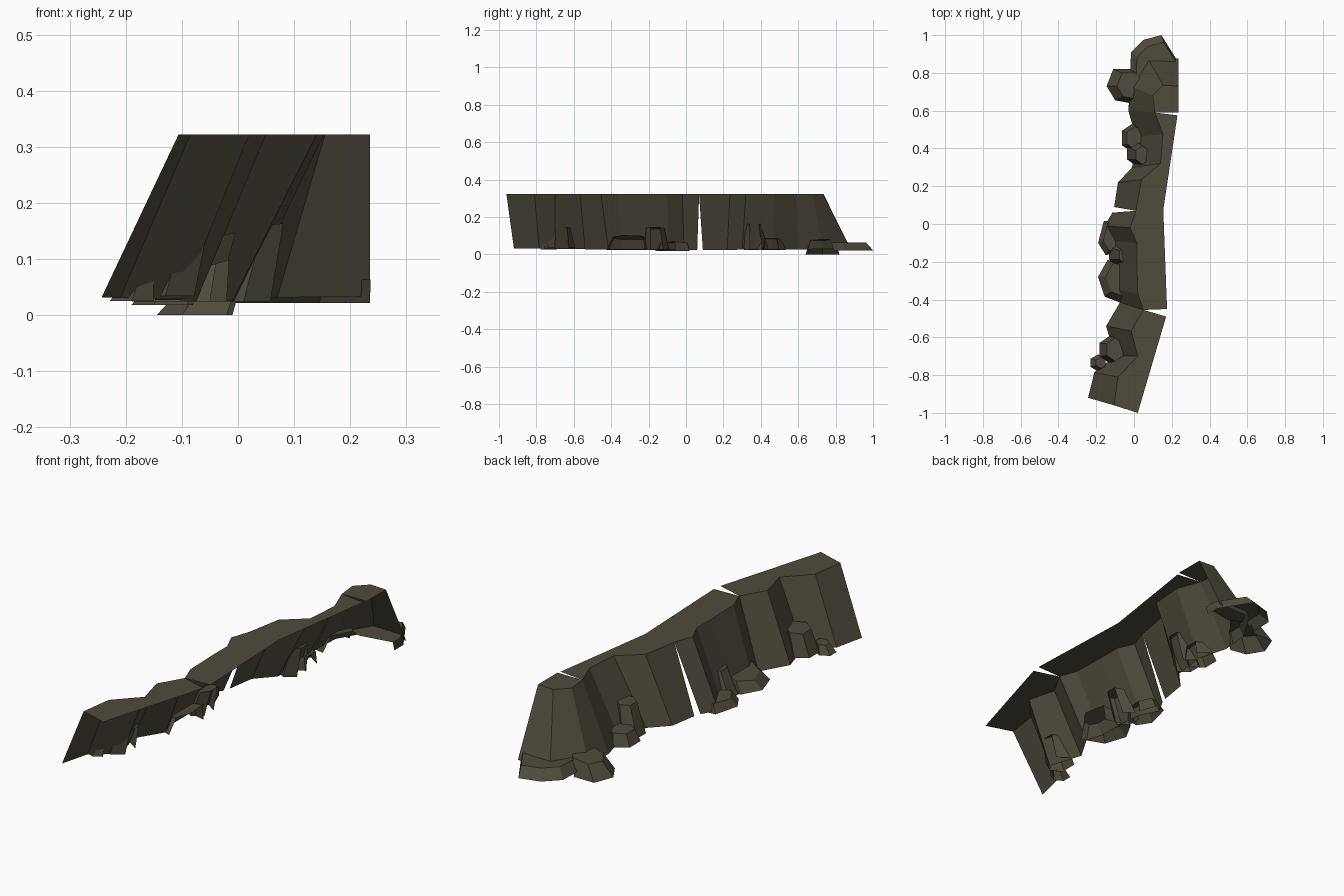
import bpy, math

if "Cube" in bpy.data.objects:
    bpy.data.objects.remove(bpy.data.objects["Cube"])

# single flat rock colour
rock = bpy.data.materials.new("olive brown rock")
rock.diffuse_color = (0.08, 0.069, 0.046, 1)
rock.use_nodes = True
rock.node_tree.nodes["Principled BSDF"].inputs["Base Color"].default_value = rock.diffuse_color


def make(name, verts, faces):
    me = bpy.data.meshes.new(name)
    me.from_pydata(verts, [], faces)
    me.materials.append(rock)
    ob = bpy.data.objects.new(name, me)
    bpy.context.collection.objects.link(ob)
    return ob


def cliff(name, crest, base, back, zb0, zb1, zt=0.322):
    """Open shell: sloping face from base to crest, plus a flat top to the back edge."""
    n = len(crest)
    verts = [(x, y, zb0 + (zb1 - zb0) * i / (n - 1)) for i, (x, y) in enumerate(base)]
    verts += [(x, y, zt) for x, y in crest + back]
    faces = [(i + 1, i, n + i, n + i + 1) for i in range(n - 1)]
    faces.append(tuple(range(len(verts) - 1, n - 1, -1)))
    make(name, verts, faces)


def boulder(name, foot, z0, z1, taper, lean, tilt=0.0, inward=(1, 0)):
    """Tapered boulder, open underneath and on the side buried in the cliff."""
    n = len(foot)
    cx = sum(p[0] for p in foot) / n
    cy = sum(p[1] for p in foot) / n
    verts = [(x, y, z0) for x, y in foot]
    for x, y in foot:
        dx, dy = (x - cx) * taper, (y - cy) * taper
        verts.append((cx + dx + lean[0], cy + dy + lean[1], z1 + dx * tilt))
    faces = [tuple(range(n, 2 * n))]
    for i in range(n):
        j = (i + 1) % n
        mx = (foot[i][0] + foot[j][0]) / 2 - cx
        my = (foot[i][1] + foot[j][1]) / 2 - cy
        # keep only the sides that do not face the cliff
        if mx * inward[0] + my * inward[1] < 0.55 * math.hypot(mx, my):
            faces.append((i, j, n + j, n + i))
    make(name, verts, faces)


def ring(x, y, rx, ry, n, turn=0.0):
    return [(x + rx * math.cos(turn + math.tau * i / n),
             y + ry * math.sin(turn + math.tau * i / n)) for i in range(n)]


# cliff wall sections, front to back
cliff("cliff_front",
      [(-.106, -.96), (-.085, -.81), (.02, -.70), (-.015, -.566), (.05, -.455)],
      [(-.243, -.92), (-.21, -.785), (-.10, -.70), (-.148, -.54), (-.074, -.415)],
      [(.17, -.49), (.02, -1.0)], 0.032, 0.026)
cliff("cliff_middle",
      [(.05, -.455), (.02, -.37), (.015, -.20), (.015, -.10), (-.02, -.02), (.01, .07)],
      [(-.074, -.415), (-.10, -.34), (-.10, -.20), (-.115, -.09), (-.155, -.01), (-.115, .06)],
      [(.155, .075), (.175, -.45)], 0.026, 0.024)
cliff("cliff_rear",
      [(.01, .07), (.04, .235), (.14, .32), (.153, .476), (.11, .59)],
      [(-.105, .09), (-.085, .22), (-.01, .30), (.01, .46), (-.03, .60)],
      [(.23, .575), (.155, .075)], 0.024, 0.026)
cliff("cliff_end",
      [(.11, .59), (.10, .68), (.155, .735), (.235, .73)],
      [(-.03, .60), (-.02, .73), (.07, .88), (.235, .875)],
      [(.235, .59)], 0.026, 0.034)

# low stone apron at the end of the wall
boulder("end_apron",
        [(-.02, .80), (-.016, .91), (.05, .975), (.145, 1.0), (.235, .855), (.235, .79), (.06, .76)],
        0.022, 0.064, 0.88, (.018, -.022), inward=(.05, -1))

# boulders along the foot of the cliff
boulder("end_boulder", [(-.145, .73), (-.10, .655), (-.02, .64), (.058, .74), (-.01, .82), (-.11, .82)],
        0.0, 0.07, 0.75, (.032, 0), 0.15, inward=(.9, .3))
boulder("tall_boulder_front", ring(-.13, -.665, .06, .072, 6, math.pi / 6), 0.034, 0.138, 0.85, (.03, .0), 0.15)
boulder("small_boulder_front", ring(-.19, -.735, .045, .045, 6, math.pi / 6), 0.025, 0.066, 0.65, (.015, 0), 0.15)
boulder("wide_boulder_middle", [(-.19, -.28), (-.155, -.385), (-.05, -.425), (.0, -.36), (-.02, -.22), (-.14, -.19)],
        0.024, 0.082, 0.78, (.02, .01), 0.3)
boulder("tall_boulder_middle", ring(-.085, -.155, .055, .065, 6, math.pi / 6), 0.024, 0.14, 0.75, (.045, -.01), 0.2)
boulder("long_boulder_middle", [(-.19, -.10), (-.15, -.165), (-.09, -.15), (-.08, -.06), (-.11, .02), (-.16, .015)],
        0.018, 0.06, 0.8, (.015, .005), 0.2)
boulder("low_boulder_rear", ring(-.005, .455, .067, .078, 6, math.pi / 6), 0.024, 0.08, 0.78, (.012, 0), 0.1)
boulder("tall_boulder_rear", ring(.01, .375, .055, .065, 6, math.pi / 6), 0.024, 0.16, 0.75, (.035, -.01), 0.1)
